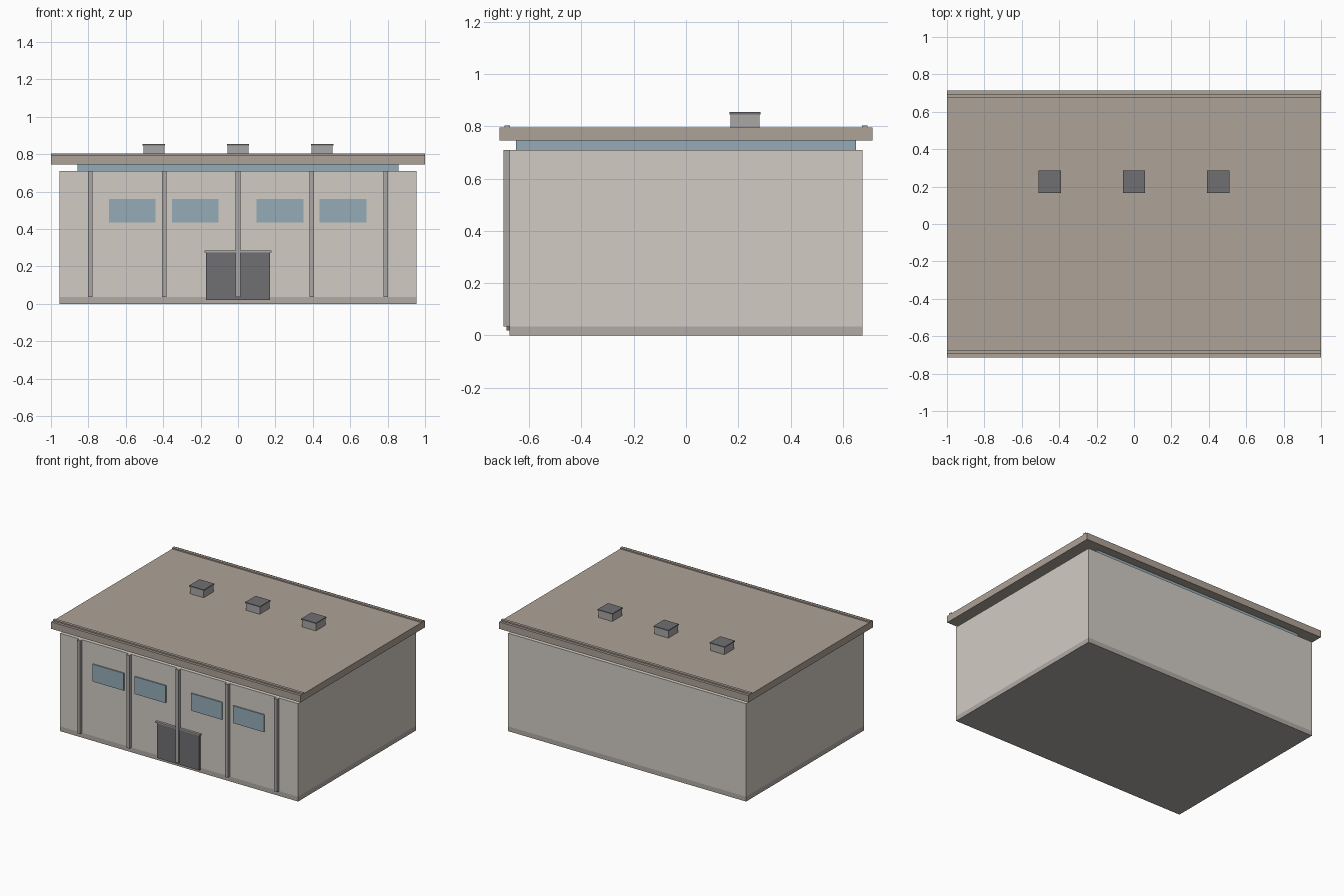
import bpy, bmesh
from mathutils import Vector

if "Cube" in bpy.data.objects:
    bpy.data.objects.remove(bpy.data.objects["Cube"])


def material(name, rgb):
    m = bpy.data.materials.new(name)
    m.diffuse_color = (*rgb, 1)
    m.use_nodes = True
    m.node_tree.nodes["Principled BSDF"].inputs["Base Color"].default_value = m.diffuse_color
    return m


WALL = material("wall_paint", (0.64, 0.60, 0.55))
BASE = material("concrete", (0.44, 0.41, 0.38))
ROOF = material("roofing", (0.42, 0.36, 0.31))
GLASS = material("glass", (0.30, 0.41, 0.47))
METAL = material("dark_metal", (0.16, 0.16, 0.17))
STEEL = material("grey_metal", (0.40, 0.38, 0.38))


def box(name, x, y, z, mat):
    """Box from (min, max) ranges on each axis."""
    bm = bmesh.new()
    bmesh.ops.create_cube(bm, size=1)
    for v in bm.verts:
        v.co = Vector([r[0] + (c + 0.5) * (r[1] - r[0]) for c, r in zip(v.co, (x, y, z))])
    mesh = bpy.data.meshes.new(name)
    bm.to_mesh(mesh)
    bm.free()
    mesh.materials.append(mat)
    ob = bpy.data.objects.new(name, mesh)
    bpy.context.collection.objects.link(ob)
    return ob


def span(centre, width):
    return (centre - width / 2, centre + width / 2)


FRONT = -0.675

# Body: plinth, walls, recessed clerestory glazing
box("plinth", span(0, 1.91), span(0, 1.35), (0, 0.035), BASE)
box("walls", span(0, 1.91), span(0, 1.35), (0.035, 0.71), WALL)
box("clerestory", span(0, 1.716), span(0, 1.30), (0.71, 0.745), GLASS)

# Roof slab with a raised lip along the front and back
box("roof_slab", span(0, 2.0), span(0, 1.426), (0.745, 0.795), ROOF)
for name, y in (("front_roof_lip", -0.684), ("back_roof_lip", 0.684)):
    box(name, span(0, 2.0), span(y, 0.021), (0.795, 0.804), ROOF)

# Roof vents with thin caps
for i, x in enumerate((-0.45, 0, 0.45)):
    box(f"vent_{i}", span(x, 0.112), span(0.226, 0.112), (0.795, 0.846), STEEL)
    box(f"vent_cap_{i}", span(x, 0.119), span(0.226, 0.119), (0.846, 0.854), METAL)

# Front pilasters
for i in range(5):
    box(f"pilaster_{i}", span(0.395 * (i - 2), 0.025), (-0.698, FRONT), (0.035, 0.71), STEEL)

# Front windows
for i, x in enumerate((-0.565, -0.228, 0.225, 0.562)):
    box(f"window_{i}", span(x, 0.25), (-0.683, FRONT), (0.434, 0.56), GLASS)

# Loading door and lintel
box("door", span(0, 0.34), (-0.687, FRONT), (0.02, 0.275), METAL)
box("door_lintel", span(0, 0.358), (-0.692, FRONT), (0.275, 0.284), STEEL)
